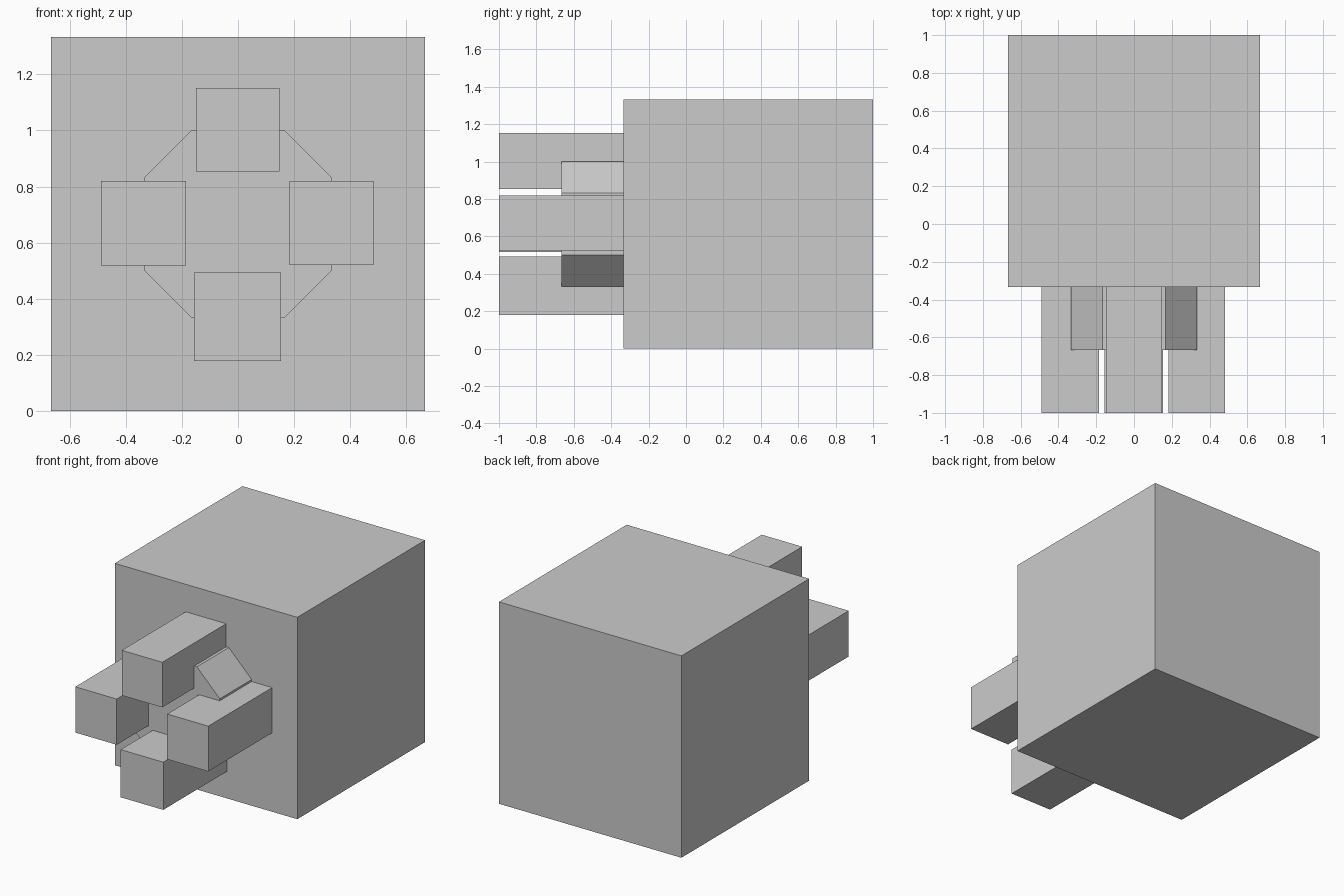
import bpy

if "Cube" in bpy.data.objects:
    bpy.data.objects.remove(bpy.data.objects["Cube"])

def prism(name, outline, y0, y1):
    """Extrude a front-view (x, z) outline from y0 (front) to y1 (back)."""
    n = len(outline)
    verts = [(x, y, z) for y in (y0, y1) for x, z in outline]
    faces = [tuple(range(n)), tuple(range(2 * n - 1, n - 1, -1))]
    faces += [(i, i + n, (i + 1) % n + n, (i + 1) % n) for i in range(n)]
    mesh = bpy.data.meshes.new(name)
    mesh.from_pydata(verts, [], faces)
    mesh.update()
    obj = bpy.data.objects.new(name, mesh)
    bpy.context.collection.objects.link(obj)
    return obj

def box(name, x0, x1, z0, z1, y0, y1):
    return prism(name, [(x0, z0), (x1, z0), (x1, z1), (x0, z1)], y0, y1)

T = 1 / 3   # basic grid step of the model
MID = 2 * T  # height of the centre

# Main body cube
box("body", -MID, MID, 0, 2 * MID, -T, 1)

# Octagonal hub on the front face
h = T / 2
octagon = [(-h, -T), (h, -T), (T, -h), (T, h), (h, T), (-h, T), (-T, h), (-T, -h)]
prism("hub", [(x, z + MID) for x, z in octagon], -MID, -T)

# Four square prongs around the hub
prongs = {
    "top_prong": (-0.149, 0.147, 0.854, 1.152),
    "bottom_prong": (-0.157, 0.154, 0.179, 0.494),
    "left_prong": (-0.489, -0.186, 0.518, 0.820),
    "right_prong": (0.183, 0.483, 0.521, 0.820),
}
for name, extents in prongs.items():
    box(name, *extents, -1, -T)
